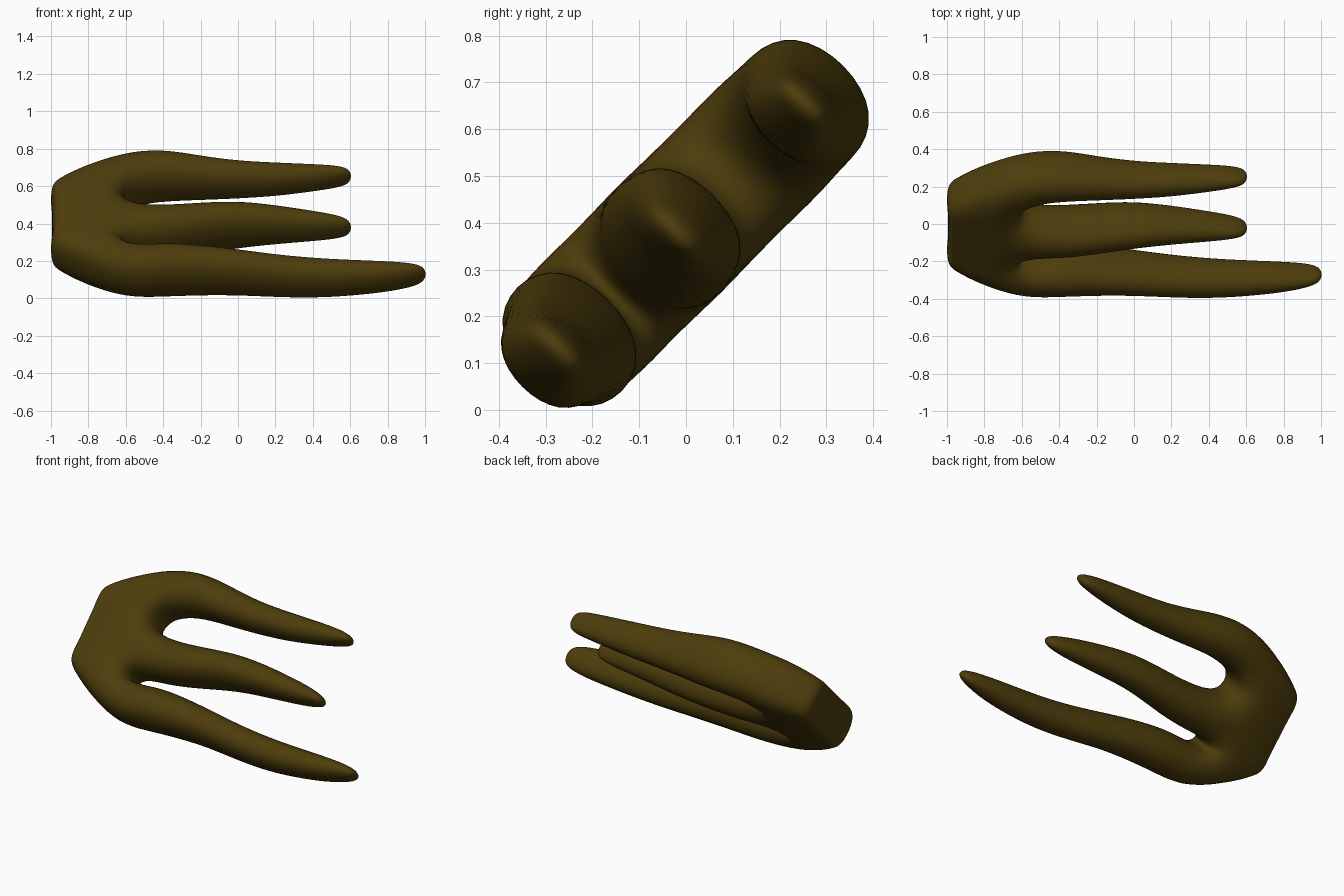
import bpy, bmesh

cube = bpy.data.objects.get("Cube")
if cube:
    bpy.data.objects.remove(cube, do_unlink=True)

mat = bpy.data.materials.new("dark_olive_brown")
mat.use_nodes = True
color = (0.075, 0.047, 0.0035, 1)
mat.diffuse_color = color
mat.node_tree.nodes["Principled BSDF"].inputs["Base Color"].default_value = color

bm = bmesh.new()
S = 2 ** -0.5


def vert(x, u, w):
    """u runs across the fingers, w through the palm; both lean 45 degrees."""
    return bm.verts.new((x, (u - w) * S, 0.4 + (u + w) * S))


# Palm: stations (x, width scale, half thickness) over shared columns
columns = [-0.49, -0.245, -0.195, 0.085, 0.19, 0.48]
palm = []
for x, scale, thick in [(-1.01, 0.5, 0.115), (-0.95, 0.6, 0.13),
                        (-0.82, 0.78, 0.155), (-0.6, 1, 0.165)]:
    palm.append([(vert(x, c * scale, thick), vert(x, c * scale, -thick)) for c in columns])

# Slight hollow in the middle of the wrist end
for pair in palm[0][1:-1]:
    for v in pair:
        v.co.x += 0.015

for near, far in zip(palm, palm[1:]):
    for i in range(len(columns) - 1):
        for side in (0, 1):
            bm.faces.new((near[i][side], near[i + 1][side], far[i + 1][side], far[i][side]))
    for i in (0, -1):
        bm.faces.new((near[i][0], near[i][1], far[i][1], far[i][0]))


def wall(row, i):
    bm.faces.new((row[i][0], row[i + 1][0], row[i + 1][1], row[i][1]))


# Wrist end, and the two webs between fingers
for i in range(len(columns) - 1):
    wall(palm[0], i)
for i in (1, 3):
    wall(palm[-1], i)


# Fingers: rings (x, u centre, half width, half thickness)
def finger(col, rings):
    a, b = palm[-1][col], palm[-1][col + 1]
    ring = [a[0], b[0], b[1], a[1]]
    for x, u, hw, ht in rings:
        hw, ht = hw / 0.93, ht / 0.93
        new = [vert(x, u - hw, ht), vert(x, u + hw, ht),
               vert(x, u + hw, -ht), vert(x, u - hw, -ht)]
        for i in range(4):
            j = (i + 1) % 4
            bm.faces.new((ring[i], ring[j], new[j], new[i]))
        ring = new
    bm.faces.new(ring)


# Lower, middle and upper finger
finger(0, [(-0.4, -0.347, 0.122, 0.163), (-0.2, -0.352, 0.11, 0.152), (0, -0.368, 0.097, 0.142),
           (0.2, -0.395, 0.092, 0.13), (0.45, -0.415, 0.088, 0.118), (0.75, -0.405, 0.072, 0.098),
           (0.92, -0.39, 0.048, 0.082), (1.01, -0.382, 0.02, 0.05)])
finger(2, [(-0.4, -0.063, 0.12, 0.16), (-0.2, -0.035, 0.108, 0.158), (0, -0.007, 0.096, 0.148),
           (0.2, -0.008, 0.083, 0.12), (0.4, -0.018, 0.064, 0.094), (0.53, -0.025, 0.045, 0.077),
           (0.61, -0.03, 0.02, 0.05)])
finger(4, [(-0.4, 0.366, 0.118, 0.156), (-0.2, 0.345, 0.1, 0.132), (0, 0.332, 0.085, 0.113),
           (0.2, 0.334, 0.077, 0.1), (0.4, 0.346, 0.06, 0.083), (0.53, 0.355, 0.043, 0.072),
           (0.61, 0.358, 0.02, 0.05)])

bmesh.ops.recalc_face_normals(bm, faces=bm.faces)
mesh = bpy.data.meshes.new("claw_hand")
bm.to_mesh(mesh)
bm.free()
mesh.materials.append(mat)
claw = bpy.data.objects.new("claw_hand", mesh)
bpy.context.collection.objects.link(claw)

# Round the form
mod = claw.modifiers.new("smooth", 'SUBSURF')
mod.levels = mod.render_levels = 3
for poly in mesh.polygons:
    poly.use_smooth = True
